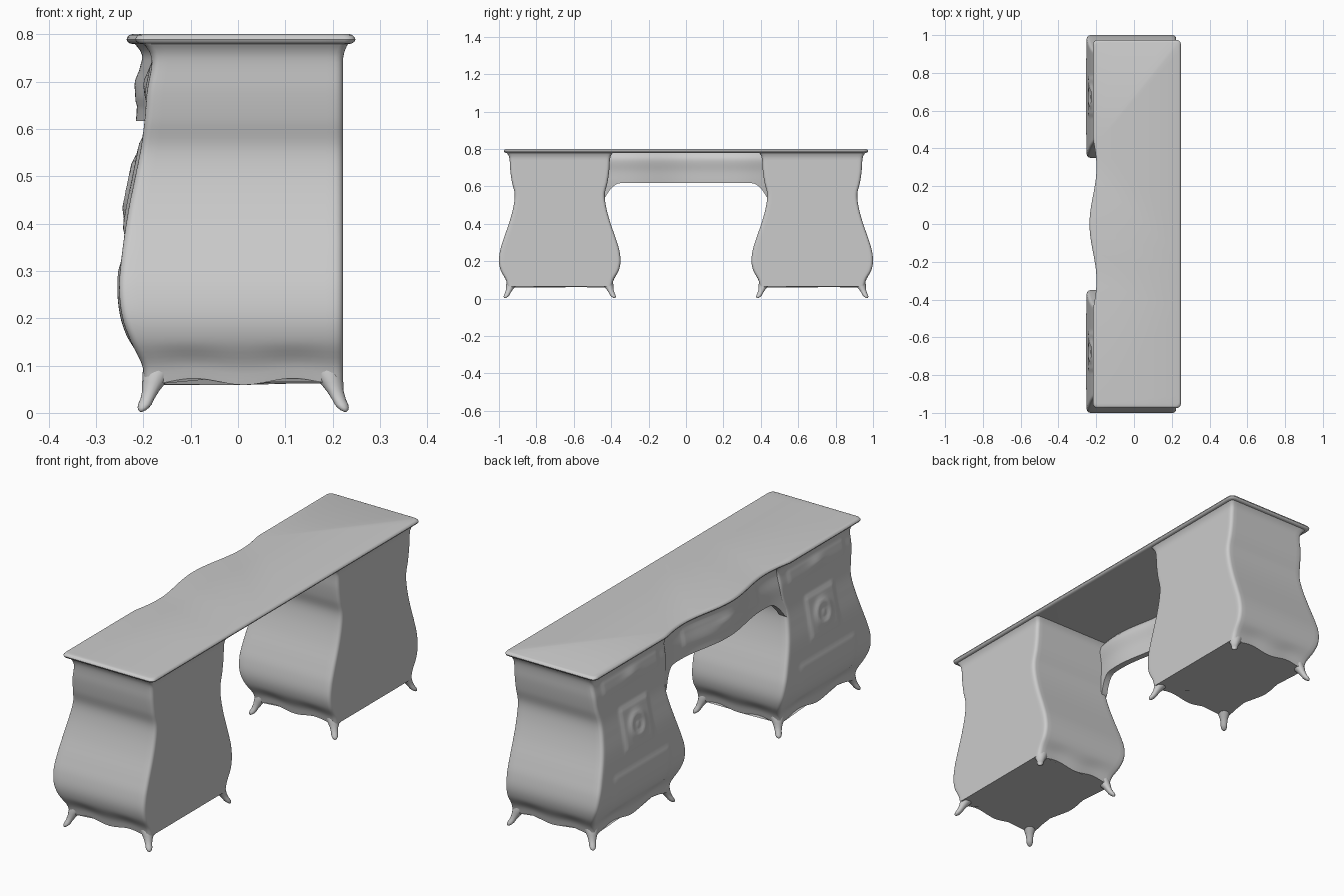
import bpy, bmesh, math
from mathutils import Vector

if "Cube" in bpy.data.objects:
    bpy.data.objects.remove(bpy.data.objects["Cube"])

grey = bpy.data.materials.new("plain_grey")
grey.use_nodes = True
grey.diffuse_color = (0.6, 0.6, 0.6, 1)
grey.node_tree.nodes["Principled BSDF"].inputs["Base Color"].default_value = (0.6, 0.6, 0.6, 1)

BACK_X = 0.222
CENTRE = 0.675
# Bombe outline: height, half width, curved face x
PROFILE = [(0.06, 0.278, -0.198), (0.1, 0.288, -0.202), (0.15, 0.315, -0.226),
           (0.2, 0.325, -0.244), (0.26, 0.318, -0.251), (0.32, 0.3, -0.247),
           (0.42, 0.266, -0.233), (0.5, 0.246, -0.217), (0.56, 0.241, -0.205),
           (0.62, 0.255, -0.197), (0.68, 0.264, -0.192), (0.74, 0.268, -0.182),
           (0.765, 0.274, -0.188), (0.785, 0.288, -0.205)]


def profile(z):
    """Smooth interpolation of the outline at a height."""
    z = min(max(z, PROFILE[0][0]), PROFILE[-1][0])
    i = 0
    while i < len(PROFILE) - 2 and z > PROFILE[i + 1][0]:
        i += 1
    a, b = PROFILE[i], PROFILE[i + 1]
    p, q = PROFILE[max(i - 1, 0)], PROFILE[min(i + 2, len(PROFILE) - 1)]
    h = b[0] - a[0]
    t = (z - a[0]) / h
    out = []
    for k in (1, 2):
        m0 = (b[k] - p[k]) / (b[0] - p[0]) * h
        m1 = (q[k] - a[k]) / (q[0] - a[0]) * h
        out.append(a[k] + m0 * t + (3 * (b[k] - a[k]) - 2 * m0 - m1) * t ** 2
                   + (2 * (a[k] - b[k]) + m0 + m1) * t ** 3)
    return out


def wave(y):
    """Serpentine bow of the middle section."""
    return -0.0185 * math.cos(math.tau * y / 0.6) if abs(y) < 0.45 else 0


def bell(d, width):
    return math.exp(-(d / width) ** 2)


def plateau(d, half, soft=0.012):
    return 1 / (1 + math.exp(min((abs(d) - half) / soft * 4, 50)))


def ring(x0, x1, y0, y1, r, nx, ny):
    """Rounded rectangle, counter-clockwise, as (x, y, side) points."""
    pts = []
    sides = [((x0 + r, y0), (x1 - r, y0), nx), ((x1, y0 + r), (x1, y1 - r), ny),
             ((x1 - r, y1), (x0 + r, y1), nx), ((x0, y1 - r), (x0, y0 + r), ny)]
    centres = [(x1 - r, y0 + r), (x1 - r, y1 - r), (x0 + r, y1 - r), (x0 + r, y0 + r)]
    for s, (a, b, n) in enumerate(sides):
        for i in range(n + 1):
            t = i / n
            pts.append((a[0] + (b[0] - a[0]) * t, a[1] + (b[1] - a[1]) * t, s))
        for j in (1, 2, 3):
            ang = math.pi / 2 * (s - 1 + j / 4)
            c = centres[s]
            pts.append((c[0] + r * math.cos(ang), c[1] + r * math.sin(ang), s))
    return pts


def loft(name, rings, angle=40):
    """Skin closed rings and cap both ends."""
    bm = bmesh.new()
    rows = [[bm.verts.new(p) for p in r] for r in rings]
    n = len(rows[0])
    for a, b in zip(rows, rows[1:]):
        for i in range(n):
            bm.faces.new((a[i], a[(i + 1) % n], b[(i + 1) % n], b[i]))
    bm.faces.new(rows[0][::-1])
    bm.faces.new(rows[-1])
    bmesh.ops.recalc_face_normals(bm, faces=bm.faces)
    mesh = bpy.data.meshes.new(name)
    bm.to_mesh(mesh)
    bm.free()
    mesh.materials.append(grey)
    ob = bpy.data.objects.new(name, mesh)
    bpy.context.collection.objects.link(ob)
    bpy.ops.object.select_all(action="DESELECT")
    ob.select_set(True)
    bpy.context.view_layer.objects.active = ob
    bpy.ops.object.shade_smooth_by_angle(angle=math.radians(angle))
    return ob


def carving(u, z):
    """Soft relief of the drawer fronts on the curved face."""
    d = math.hypot(u, z - 0.48)
    relief = 0.006 * plateau(u, 0.1) * plateau(z - 0.48, 0.095)
    relief += 0.008 * bell(d - 0.045, 0.016) + 0.006 * bell(d, 0.015)
    relief += 0.004 * plateau(u, 0.2) * plateau(z - 0.7, 0.035)
    relief += 0.007 * bell(u, 0.05) * bell(z - 0.7, 0.02)
    relief += 0.004 * plateau(u, 0.2) * plateau(z - 0.23, 0.08)
    return relief


def pedestal(name, cy):
    rows, rings = 64, []
    for k in range(rows + 1):
        t = k / rows
        level = 0.06 + 0.725 * t
        half, face = profile(level)
        flare = 0.014 * max(0, (level - 0.745) / 0.04) ** 2
        pts = []
        for x, y, side in ring(face, BACK_X + flare, cy - half, cy + half, 0.016, 20, 44):
            # Scalloped lower edge fades out up the body
            u = (y - cy) / half if side == 3 else (x - face) / (BACK_X - face) * 2 - 1
            amount = (0, 0.005)[side == 1] if side == 1 else 0.006 - 0.007 * math.cos(math.tau * u)
            if side == 3:
                amount *= 1.5
            z = level + amount * max(0, 1 - t * 8)
            if side == 3:
                x -= carving(y - cy, z)
            pts.append((x, y, z))
        rings.append(pts)
    loft(name, rings)


def foot(name, top, tip):
    """Tapered splayed foot with a rounded tip."""
    top, tip = Vector(top), Vector(tip)
    rings = []
    for t, r in ((0, 0.034), (0.2, 0.031), (0.4, 0.025), (0.6, 0.018), (0.8, 0.0145),
                 (0.92, 0.0145), (1, 0.012), (1.06, 0.008), (1.1, 0.002)):
        c = top.lerp(tip, t)
        sway = 0.2 * t * (1 - t)
        c.x = c.x + (top.x - tip.x) * sway
        c.y = c.y + (top.y - tip.y) * sway
        rings.append([(c.x + r * math.cos(a), c.y + r * math.sin(a), c.z)
                      for a in (math.tau * i / 16 for i in range(16))])
    loft(name, rings, 60)


# Pedestals and their feet
for side, s in (("left", 1), ("right", -1)):
    cy = s * CENTRE
    pedestal(side + "_pedestal", cy)
    for end, e in (("outer", 1), ("inner", -1)):
        for face, tx, bx in (("carved", -0.165, -0.2), ("plain", 0.184, 0.222)):
            foot(f"{side}_{end}_{face}_foot", (tx, cy + s * e * 0.248, 0.1),
                 (bx, cy + s * e * 0.288, 0.011))

# Serpentine apron across the knee space
sections = []
for k in range(81):
    y = -0.44 + 0.88 * k / 80
    low = 0.617 - 0.055 * min(max(0, (abs(y) - 0.35) / 0.07), 1.2) ** 2
    front, back = [], []
    for i in range(17):
        z = low + (0.787 - low) * i / 16
        x = profile(z)[1] + wave(y)
        relief = 0.005 * plateau(y, 0.27) * plateau(z - 0.7, 0.045)
        relief += 0.006 * bell(y, 0.06) * bell(z - 0.7, 0.02)
        front.append((x - relief, y, z))
        back.append((x + 0.03, y, z))
    sections.append(front + back[::-1])
loft("apron", sections)

# Table top with a rounded, bowed edge
rings = []
for z, inset in ((0.779, 0.018), (0.78, 0.008), (0.784, 0.002), (0.789, 0),
                 (0.794, 0.002), (0.798, 0.006), (0.8, 0.012)):
    outline = ring(-0.217 + inset, 0.248 - inset, -0.974 + inset, 0.974 - inset, 0.022, 8, 120)
    rings.append([(x + (wave(y) if side == 3 else 0), y, z) for x, y, side in outline])
loft("table_top", rings)
